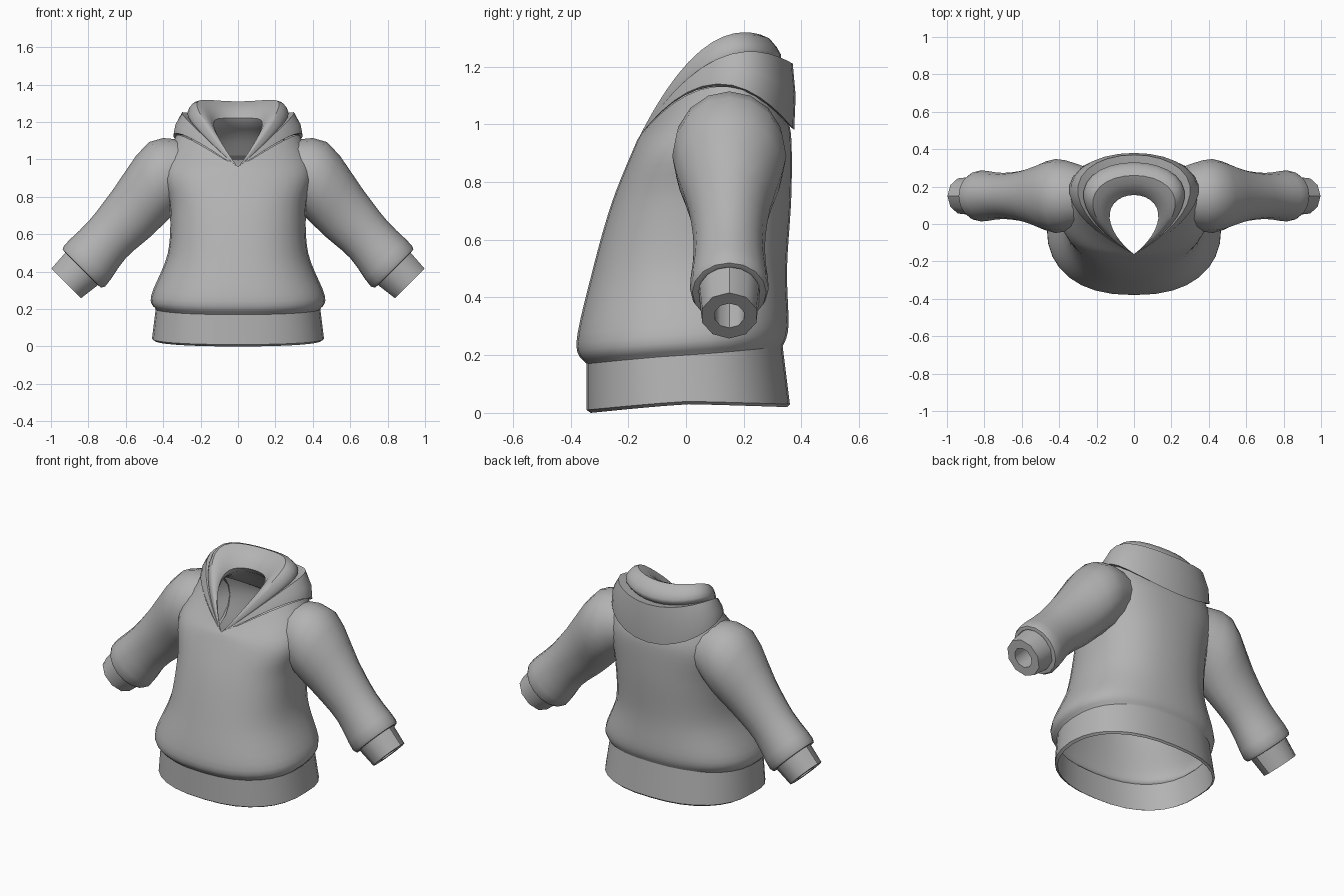
import bpy
import bmesh
from math import sin, cos, pi, radians, copysign
from mathutils import Vector

cube = bpy.data.objects.get("Cube")
if cube:
    bpy.data.objects.remove(cube, do_unlink=True)

# One plain cloth colour
cloth = bpy.data.materials.new("grey cloth")
cloth.use_nodes = True
colour = (.45, .45, .45, 1)
cloth.diffuse_color = colour
cloth.node_tree.nodes["Principled BSDF"].inputs["Base Color"].default_value = colour

# Shared measures
ARM_Y = .15
NECK_TIP = Vector((0, -.16, .96))
FRONT_SAG = .03


def blend(before, start, end, after, f):
    """Smooth curve from start to end, steered by its neighbours."""
    leave, arrive = (end - before) / 2, (after - start) / 2
    gap = end - start
    return start + f * (leave + f * (3 * gap - 2 * leave - arrive
                                     + f * (leave + arrive - 2 * gap)))


def refine(rings, steps):
    """Add in-between rings so that the key rings flow into each other."""
    last = len(rings) - 1
    result = []
    for k in range(last):
        keys = (rings[max(k - 1, 0)], rings[k], rings[k + 1], rings[min(k + 2, last)])
        for step in range(steps):
            result.append([blend(*points, step / steps) for points in zip(*keys)])
    return result + [rings[last]]


def loft(name, rings, steps=1):
    """Skin a sequence of closed rings that share one point count."""
    bm = bmesh.new()
    loops = [[bm.verts.new(point) for point in ring] for ring in refine(rings, steps)]
    for low, high in zip(loops, loops[1:]):
        for i in range(len(low)):
            # Index i - 1 wraps round to close the ring
            bm.faces.new((low[i - 1], low[i], high[i], high[i - 1]))
    mesh = bpy.data.meshes.new(name)
    bm.to_mesh(mesh)
    bm.free()
    mesh.materials.append(cloth)
    obj = bpy.data.objects.new(name, mesh)
    bpy.context.collection.objects.link(obj)
    bpy.ops.object.select_all(action="DESELECT")
    obj.select_set(True)
    bpy.context.view_layer.objects.active = obj
    bpy.ops.object.shade_smooth_by_angle(angle=radians(40))


def around(count):
    return [2 * pi * i / count for i in range(count)]


def squared(value):
    """Flatten a sine or cosine so that an ellipse gets fuller corners."""
    return copysign(abs(value) ** .85, value)


def waist_ring(width, front, back, height, back_lift=0):
    """Full oval round the torso, hanging a little lower in front."""
    middle, depth = (front + back) / 2, (back - front) / 2
    ring = []
    for t in around(32):
        lift = back_lift * max(-cos(t), 0) - FRONT_SAG * max(cos(t), 0)
        ring.append(Vector((width * squared(sin(t)),
                            middle - depth * squared(cos(t)),
                            height + lift)))
    return ring


def neck_ring(width, back, side_height, back_height):
    """Teardrop pinched at the neck tip, its height arching to the back."""
    ring = []
    for t in around(32):
        u = (1 - cos(t)) / 2
        height = (NECK_TIP.z * (1 - u) * (1 - 2 * u)
                  + side_height * 4 * u * (1 - u)
                  + back_height * u * (2 * u - 1))
        ring.append(Vector((1.25 * width * sin(t) * sin(t / 2) ** .8,
                            NECK_TIP.y + (back - NECK_TIP.y) * u,
                            height)))
    return ring


def arm_ring(side, count, x, z, radius):
    """Oval across the arm; it leans and flattens as the arm turns downward."""
    bend = min((x - .25) / .35, 1)
    lean = radians(45) * bend ** 1.5
    depth = radius * (1 - .12 * bend)
    ring = []
    for t in around(count):
        rise = radius * cos(t)
        ring.append(Vector((side * (x + rise * sin(lean)),
                            ARM_Y - side * depth * sin(t),
                            z + rise * cos(lean))))
    return ring


# Waistband, open at the bottom
seam = waist_ring(.44, -.345, .335, .2, .03)
loft("waistband", [
    waist_ring(.445, -.33, .35, .03, -.01),
    waist_ring(.46, -.345, .36, .04, -.01),
    seam,
])

# Torso, gathered over the waistband and rising to the V neckline
loft("torso", [
    seam,
    waist_ring(.465, -.38, .355, .27, .03),
    waist_ring(.375, -.33, .35, .5),
    waist_ring(.365, -.26, .365, .75),
    waist_ring(.4, -.18, .365, .95),
    neck_ring(.33, .35, 1.13, 1.02),
], steps=5)

# Hood lying down: outer band folded over at its top edge
loft("hood_band", [
    neck_ring(.31, .33, 1.13, 1.02),
    neck_ring(.345, .375, 1.14, .98),
    neck_ring(.335, .38, 1.18, 1.1),
    neck_ring(.3, .37, 1.225, 1.21),
    neck_ring(.25, .31, 1.19, 1.2),
])

# Padded roll inside the band, turning down into the lining
loft("hood_roll", [
    neck_ring(.25, .31, 1.18, 1.2),
    neck_ring(.27, .33, 1.22, 1.24),
    neck_ring(.22, .26, 1.255, 1.31),
    neck_ring(.13, .155, 1.16, 1.22),
    neck_ring(.2, .25, 1.1, 1.13),
    neck_ring(.3, .33, 1.1, 1.02),
], steps=3)

# Sleeve and cuff stations: x, z and radius along the arm
SLEEVE = [(.27, .94, .16), (.42, .89, .21), (.57, .71, .16),
          (.7, .57, .14), (.82, .43, .155), (.84, .42, .12)]
CUFF = [(.82, .43, .125), (.918, .337, .112), (.918, .337, .06), (.83, .43, .06)]

for side, label in ((1, "left"), (-1, "right")):
    loft(f"{label}_sleeve", [arm_ring(side, 16, *key) for key in SLEEVE], steps=3)
    loft(f"{label}_cuff", [arm_ring(side, 10, *key) for key in CUFF])
